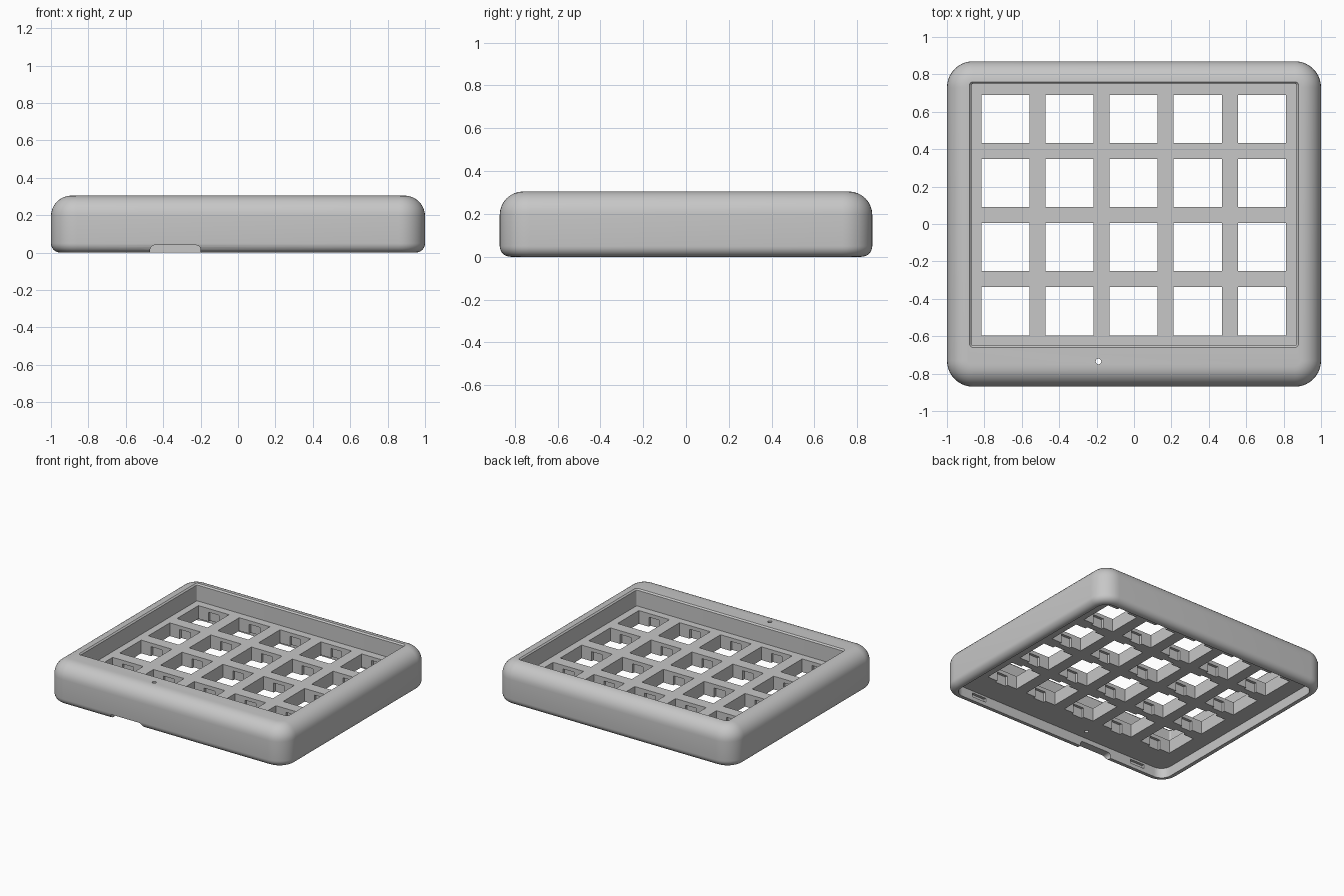
import bpy, bmesh, math

# remove the default cube
cube = bpy.data.objects.get("Cube")
if cube:
    bpy.data.objects.remove(cube, do_unlink=True)

HALF_X, HALF_Y, HEIGHT = 1.0, 0.87, 0.305
PLATE_TOP, PLATE_BOTTOM = 0.175, 0.075
PITCH, HOLE = 0.343, 0.257

grey = bpy.data.materials.new("case grey")
grey.use_nodes = True
colour = (0.57, 0.57, 0.57, 1)
grey.diffuse_color = colour
grey.node_tree.nodes["Principled BSDF"].inputs["Base Color"].default_value = colour


def finish(name, bm):
    bmesh.ops.recalc_face_normals(bm, faces=bm.faces)
    mesh = bpy.data.meshes.new(name)
    bm.to_mesh(mesh)
    bm.free()
    mesh.materials.append(grey)
    obj = bpy.data.objects.new(name, mesh)
    bpy.context.scene.collection.objects.link(obj)
    return obj


def rounded_rect(hx, hy, r, cx, cy, z, n=10):
    """One ring of a rectangle with round corners."""
    pts = []
    for q, (sx, sy) in enumerate([(1, 1), (-1, 1), (-1, -1), (1, -1)]):
        for i in range(n + 1):
            a = math.pi / 2 * (q + i / n)
            pts.append((cx + sx * (hx - r) + r * math.cos(a),
                        cy + sy * (hy - r) + r * math.sin(a), z))
    return pts


def loft(name, hx, hy, r, levels, cx=0, cy=0):
    """Closed solid through rings; levels are (inset, z)."""
    bm = bmesh.new()
    rings = [[bm.verts.new(p) for p in rounded_rect(hx - d, hy - d, r - d, cx, cy, z)]
             for d, z in levels]
    for low, high in zip(rings, rings[1:]):
        for i in range(len(low)):
            j = (i + 1) % len(low)
            bm.faces.new((low[i], low[j], high[j], high[i]))
    bm.faces.new(rings[0][::-1])
    bm.faces.new(rings[-1])
    return finish(name, bm)


def boxes(name, items):
    """Several boxes given as (centre, size)."""
    bm = bmesh.new()
    for c, s in items:
        made = bmesh.ops.create_cube(bm, size=1)["verts"]
        for v in made:
            v.co = [c[k] + v.co[k] * s[k] for k in range(3)]
    return finish(name, bm)


# outer shell with a large top fillet and a small bottom fillet
TOP_R, LOW_R, STEPS = 0.11, 0.05, 8
arc = [math.pi / 2 * i / STEPS for i in range(STEPS + 1)]
levels = [(LOW_R * (1 - math.sin(a)), LOW_R * (1 - math.cos(a))) for a in arc]
levels += [(TOP_R * (1 - math.cos(a)), HEIGHT - TOP_R * (1 - math.sin(a))) for a in arc]
case = loft("keypad_case", HALF_X, HALF_Y, 0.14, levels)

# underside cavity
cutters = [loft("cavity_cutter", HALF_X - 0.06, HALF_Y - 0.06, 0.08,
                [(0, -0.1), (0, PLATE_BOTTOM)])]

# key well in the top with a slim chamfered edge
cutters.append(loft("well_cutter", 0.88, 0.71, 0.02,
                    [(0.01, PLATE_TOP), (0.01, HEIGHT - 0.01),
                     (0, HEIGHT), (0, HEIGHT + 0.1)], cy=0.05))

# switch holes, and clip notches under the plate's top skin
centres = [((c - 2) * PITCH - 0.002, 0.048 + (r - 1.5) * PITCH)
           for c in range(5) for r in range(4)]
cutters.append(boxes("hole_cutter", [((x, y, 0.13), (HOLE, HOLE, 0.2)) for x, y in centres]))
notch_top = PLATE_TOP - 0.028
cutters.append(boxes("notch_cutter", [((x, y, notch_top / 2 + 0.01),
                                       (0.09, HOLE + 0.04, notch_top - 0.02))
                                      for x, y in centres]))

# clip slots inside the front and back walls
cutters.append(boxes("slot_cutter", [((sx * 0.71, sy * (HALF_Y - 0.06), 0.045), (0.12, 0.04, 0.03))
                                     for sx in (-1, 1) for sy in (-1, 1)]))

# cable opening in the front wall, with rounded upper corners
opening = boxes("opening_cutter", [((-0.335, -0.84, -0.01), (0.27, 0.14, 0.1))])
bm = bmesh.new()
bm.from_mesh(opening.data)
edges = [e for e in bm.edges if all(v.co.z > 0 for v in e.verts)
         and abs(e.verts[0].co.x - e.verts[1].co.x) < 0.001]
bmesh.ops.bevel(bm, geom=edges, offset=0.025, segments=5, affect='EDGES', profile=0.5)
bm.to_mesh(opening.data)
bm.free()
cutters.append(opening)

# small indicator hole in the front lip
cutters.append(loft("pinhole_cutter", 0.015, 0.015, 0.0149,
                    [(0, -0.1), (0, HEIGHT + 0.1)], cx=-0.19, cy=-0.735))

# cut everything, then drop the cutters
bpy.context.view_layer.objects.active = case
case.select_set(True)
for cutter in cutters:
    cutter.hide_render = True
    mod = case.modifiers.new(cutter.name, 'BOOLEAN')
    mod.operation = 'DIFFERENCE'
    mod.solver = 'EXACT'
    mod.object = cutter
    bpy.ops.object.modifier_apply(modifier=mod.name)
    bpy.data.objects.remove(cutter, do_unlink=True)

bpy.ops.object.shade_smooth_by_angle(angle=math.radians(30))
